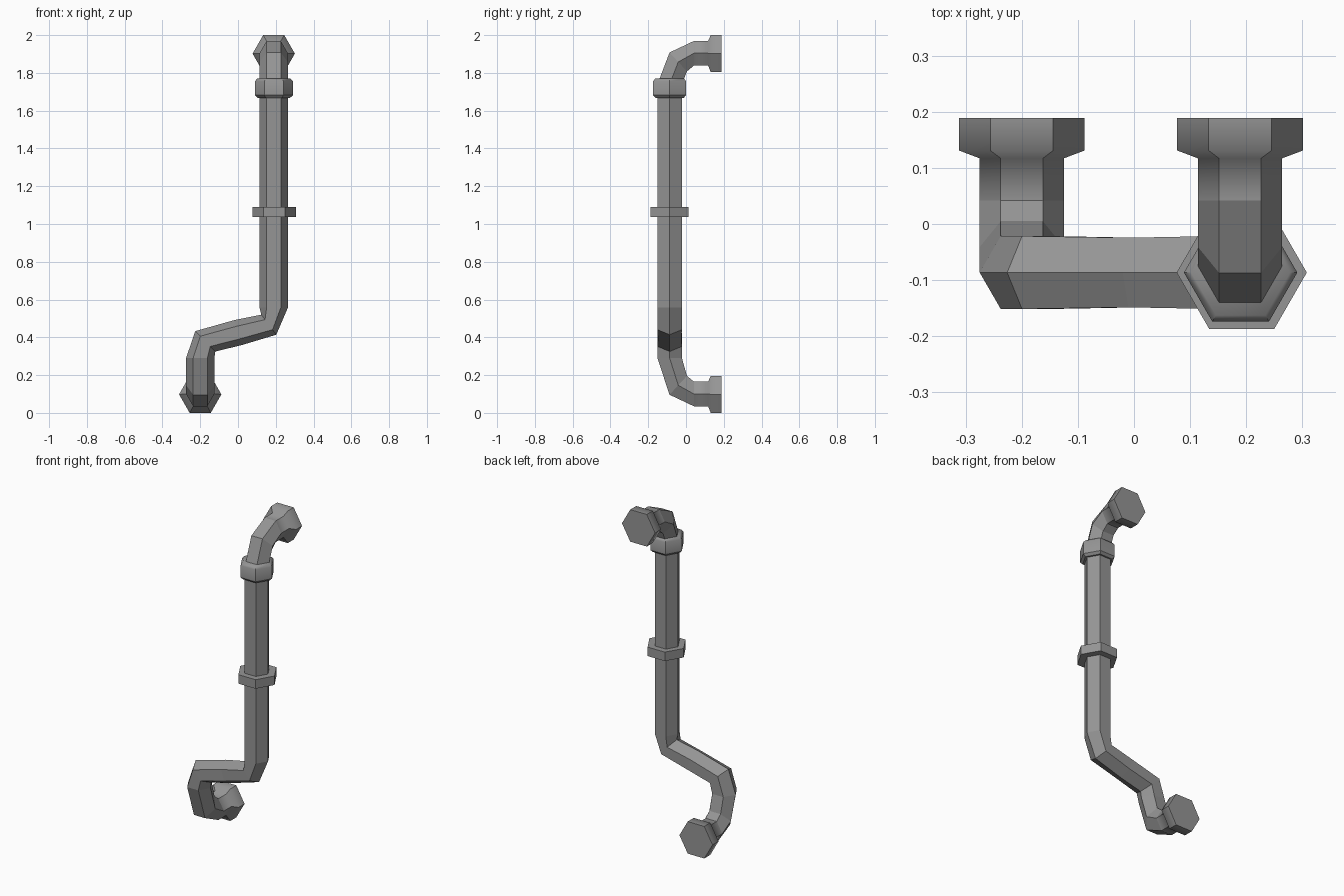
import bpy, bmesh
from math import cos, sin, pi, sqrt
from mathutils import Vector

if "Cube" in bpy.data.objects:
    bpy.data.objects.remove(bpy.data.objects["Cube"])

SIDES = 6
R = 0.075                # pipe radius (corner to centre)
F = R * sqrt(3) / 2      # half distance across flats

metal = bpy.data.materials.new("dark_metal")
metal.diffuse_color = (0.3, 0.3, 0.3, 1)
metal.use_nodes = True
metal.node_tree.nodes["Principled BSDF"].inputs["Base Color"].default_value = metal.diffuse_color


def loft(name, rings, soft=()):
    """Loft hexagonal rings (centre, corner vector, flat vector); soft rings shade smoothly."""
    bm = bmesh.new()
    loops = []
    for c, u, v in rings:
        c, u, v = Vector(c), Vector(u), Vector(v) / (sqrt(3) / 2)
        loops.append([bm.verts.new(c + u * cos(i * 2 * pi / SIDES) + v * sin(i * 2 * pi / SIDES))
                      for i in range(SIDES)])
    for a, b in zip(loops, loops[1:]):
        for i in range(SIDES):
            j = (i + 1) % SIDES
            bm.faces.new((a[i], a[j], b[j], b[i]))
    bm.faces.new(loops[0][::-1])
    bm.faces.new(loops[-1])
    bmesh.ops.recalc_face_normals(bm, faces=bm.faces)
    for f in bm.faces:
        f.smooth = True
    soft_sets = [set(loops[k]) for k in soft]
    for e in bm.edges:
        e.smooth = any(set(e.verts) <= s for s in soft_sets)
    me = bpy.data.meshes.new(name)
    bm.to_mesh(me)
    bm.free()
    me.materials.append(metal)
    ob = bpy.data.objects.new(name, me)
    bpy.context.collection.objects.link(ob)
    return ob


def wall_end(x, z, zf, s):
    """Wall flange, short stub and elbow; s=1 bends up, s=-1 bends down."""
    return [
        ((x, 0.189, zf), (0.112, 0, 0), (0, 0, 0.098 * s)),
        ((x, 0.131, zf), (0.112, 0, 0), (0, 0, 0.098 * s)),
        ((x, 0.117, z), (R, 0, 0), (0, 0, F * s)),
        ((x, 0.042, z), (R, 0, 0), (0, 0, F * s)),
        ((x, -0.041, z + 0.046 * s), (R, 0, 0), (0, 0.046, 0.05 * s)),
    ]


def flat_ring(x, z, r=R):
    return ((x, -0.0865, z), (r, 0, 0), (0, r * sqrt(3) / 2, 0))


def side_ring(x, z, ux, uz, f=F):
    return ((x, -0.0865, z), (ux, 0, uz), (0, f, 0))


XL, XU = -0.2, 0.189

# Whole pipe: lower wall end, offset bend, riser, upper wall end
rings = wall_end(XL, 0.1, 0.098, 1)
rings += [
    flat_ring(XL, 0.29),
    side_ring(-0.173, 0.379, 0.053, -0.054),
    side_ring(0.0, 0.425, 0.02, -0.066, 0.062),
    side_ring(0.163, 0.467, 0.04, -0.053),
    flat_ring(XU, 0.557),
    flat_ring(XU, 1.74),
]
rings += wall_end(XU, 1.904, 1.902, -1)[::-1]
n = len(rings)
loft("pipe", rings, soft=(1, 2, n - 3, n - 2))

# Clamp ring halfway up the riser
loft("middle_collar", [flat_ring(0.192, z, 0.116) for z in (1.036, 1.091)])

# Coupling under the upper elbow
loft("upper_collar", [flat_ring(0.19, z, r) for z, r in
                      ((1.668, 0.086), (1.682, 0.101), (1.755, 0.101), (1.77, 0.088))],
     soft=(2, 3))
